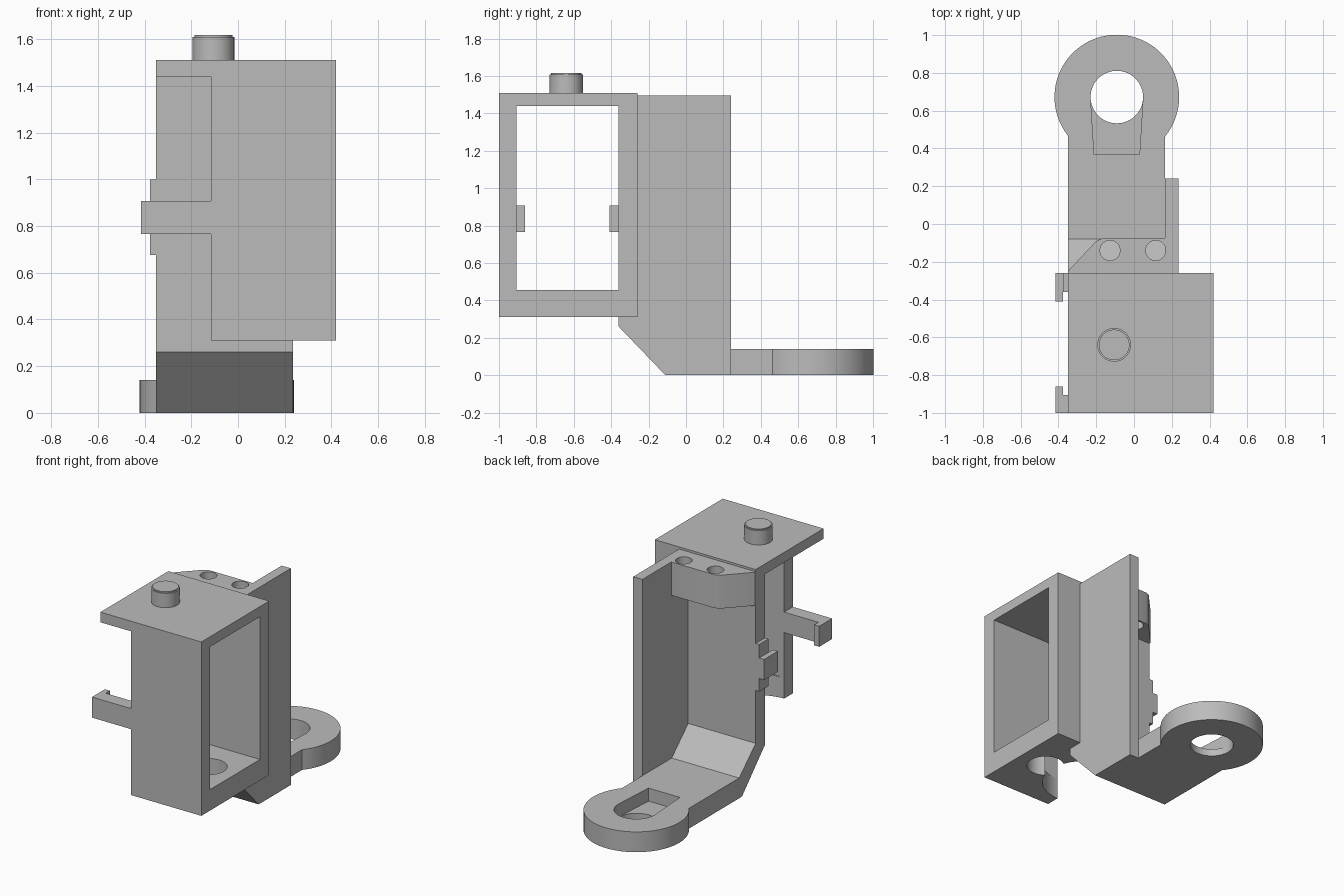
import bpy, bmesh, math
from mathutils import Vector

cube = bpy.data.objects.get("Cube")
if cube:
    bpy.data.objects.remove(cube, do_unlink=True)

GREY = (0.5, 0.5, 0.5, 1)
mat = bpy.data.materials.new("plain grey plastic")
mat.use_nodes = True
mat.diffuse_color = GREY
mat.node_tree.nodes["Principled BSDF"].inputs["Base Color"].default_value = GREY


def arc(cx, cy, r, a0, a1, n=32):
    """Points along an arc, angles in degrees."""
    angles = [math.radians(a0 + (a1 - a0) * i / n) for i in range(n + 1)]
    return [(cx + r * math.cos(a), cy + r * math.sin(a)) for a in angles]


def prism(name, axis, outline, low, high):
    """Extrude a closed outline along one axis; the outline lists the other two in order."""
    def place(p, h):
        c = list(p)
        c.insert("xyz".index(axis), h)
        return Vector(c)

    bm = bmesh.new()
    face = bm.faces.new([bm.verts.new(place(p, low)) for p in outline])
    out = bmesh.ops.extrude_face_region(bm, geom=[face])
    moved = [g for g in out["geom"] if isinstance(g, bmesh.types.BMVert)]
    bmesh.ops.translate(bm, verts=moved, vec=place((0, 0), high - low))
    bmesh.ops.recalc_face_normals(bm, faces=bm.faces)
    mesh = bpy.data.meshes.new(name)
    bm.to_mesh(mesh)
    bm.free()
    mesh.materials.append(mat)
    obj = bpy.data.objects.new(name, mesh)
    bpy.context.collection.objects.link(obj)
    return obj


def box(name, x, y, z):
    return prism(name, "z", [(x[0], y[0]), (x[1], y[0]), (x[1], y[1]), (x[0], y[1])], *z)


def select(obj):
    bpy.ops.object.select_all(action="DESELECT")
    obj.select_set(True)
    bpy.context.view_layer.objects.active = obj


def cut(obj, cutters):
    """Subtract the cutters and remove them."""
    select(obj)
    for c in cutters:
        c.hide_render = True
        mod = obj.modifiers.new("cut", "BOOLEAN")
        mod.operation, mod.solver, mod.object = "DIFFERENCE", "EXACT", c
        bpy.ops.object.modifier_apply(modifier=mod.name)
        bpy.data.objects.remove(c, do_unlink=True)


def smooth(obj):
    select(obj)
    bpy.ops.object.shade_smooth_by_angle(angle=math.radians(30))


LEFT, RIGHT, EDGE = -0.35, 0.42, -0.115   # housing sides and cut-back edge
FLANGE = (0.165, 0.235)
FRONT, BACK = (-1, -0.905), (-0.36, -0.26)
BASE, FLOOR, CEIL, TOP = 0.31, 0.455, 1.44, 1.51
BRACKET_TOP = 1.495
CLIP = (0.765, 0.907)

# Housing: top, rear wall, and front wall with its long clip arm
box("housing_top", (LEFT, RIGHT), (FRONT[0], BACK[1]), (CEIL, TOP))
box("rear_wall", (LEFT, RIGHT), BACK, (BASE, CEIL))
prism("front_wall_with_arm", "y",
      [(EDGE, BASE), (RIGHT, BASE), (RIGHT, CEIL), (EDGE, CEIL), (EDGE, CLIP[1]),
       (-0.415, CLIP[1]), (-0.415, CLIP[0]), (EDGE, CLIP[0])], *FRONT)

# Floor with a two-circle opening at its edge
mid = (FRONT[1] + BACK[0]) / 2
big, small, gap = (BACK[0] - FRONT[1]) / 2, 0.12, 0.33
along = (gap ** 2 + big ** 2 - small ** 2) / (2 * gap)
side = math.sqrt(big ** 2 - along ** 2)
a_big = math.degrees(math.atan2(side, along))
a_small = math.degrees(math.atan2(side, along - gap))
opening = (arc(EDGE, mid, big, 90, a_big, 20)
           + arc(EDGE + gap, mid, small, a_small, -a_small, 24)[1:-1]
           + arc(EDGE, mid, big, -a_big, -90, 20))
smooth(prism("housing_floor", "z",
             [(RIGHT, FRONT[1]), (RIGHT, BACK[0])] + opening, BASE, FLOOR))

# Clip hooks
box("front_hook", (-0.415, -0.377), (FRONT[1], -0.86), CLIP)
box("rear_clip_tab", (-0.377, LEFT), BACK, (0.675, 1.0))
box("rear_hook", (-0.415, -0.377), (-0.41, BACK[1]), CLIP)

# Pivot pin with a softened rim
pin = prism("pivot_pin", "z", arc(-0.105, -0.64, 0.089, 0, 354, 59), TOP, 1.617)
bm = bmesh.new()
bm.from_mesh(pin.data)
rim = [e for e in bm.edges if all(v.co.z > 1.6 for v in e.verts)]
bmesh.ops.bevel(bm, geom=rim, offset=0.008, segments=2, affect="EDGES")
bm.to_mesh(pin.data)
bm.free()
smooth(pin)

# Bracket: bent sheet and side flange
prism("bent_foot_plate", "x",
      [(BACK[0], BASE), (BACK[0], 0.26), (-0.11, 0), (0.24, 0), (0.24, 0.14),
       (-0.08, 0.14), (BACK[1], BASE)], LEFT, FLANGE[0])
prism("side_flange", "x",
      [(BACK[0], BASE), (BACK[0], 0.26), (-0.11, 0), (0.24, 0), (0.24, BRACKET_TOP),
       (BACK[1], BRACKET_TOP), (BACK[1], BASE)], *FLANGE)

# Upper screw block with two holes
block = prism("screw_block", "z",
              [(LEFT, BACK[1]), (FLANGE[0], BACK[1]), (FLANGE[0], -0.075),
               (-0.165, -0.075), (-0.2, -0.09), (LEFT, -0.25)], 1.265, BRACKET_TOP)
cut(block, [prism("screw_hole", "z", arc(x, -0.14, 0.053, 0, 350, 35), 1.2, 1.6)
            for x in (-0.127, 0.115)])
smooth(block)

# Round foot pad with through hole and tapered recess
cx, cy, r = -0.091, 0.672, 0.33
a0 = -math.degrees(math.acos((FLANGE[0] - cx) / r))
a1 = 180 + math.degrees(math.acos((cx - LEFT) / r))
pad = prism("foot_pad", "z",
            [(LEFT, 0.24), (FLANGE[0], 0.24)] + arc(cx, cy, r, a0, a1, 56), 0, 0.14)
cut(pad, [
    prism("pad_hole", "z", arc(cx, cy, 0.139, 0, 354, 59), -0.1, 0.3),
    prism("pad_recess", "z",
          [(cx - 0.12, 0.367), (cx + 0.12, 0.367)] + arc(cx, cy, 0.139, 0, 180, 30), 0.05, 0.3),
])
smooth(pad)
